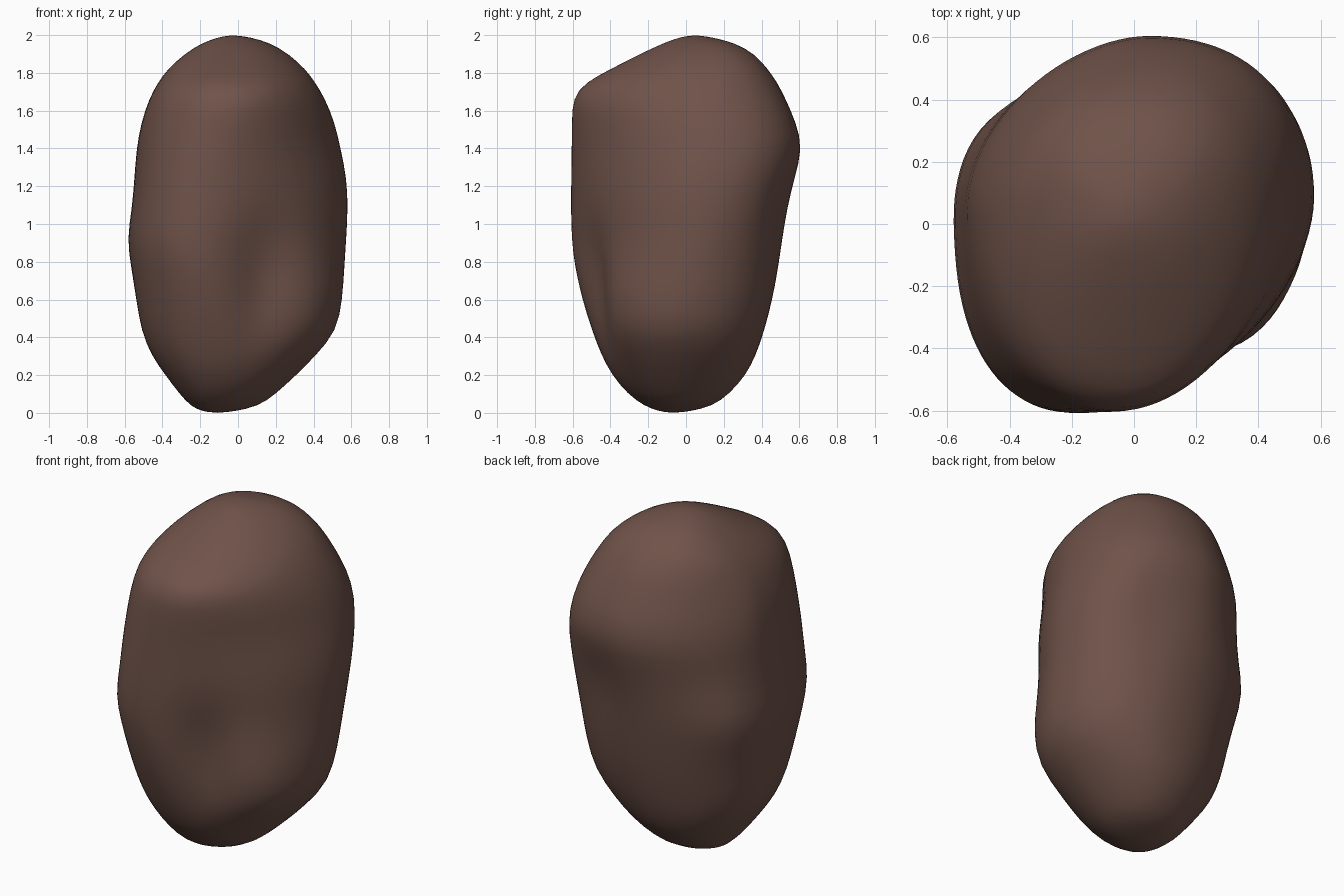
import bpy
import bmesh
import math
from mathutils import Vector

cube = bpy.data.objects.get("Cube")
if cube:
    bpy.data.objects.remove(cube, do_unlink=True)

SEGMENTS = 48

# Outline of the stone: height, min x, max x, front y, back y
LEVELS = [
    (.008, -.19, -.02, -.14, .02),
    (.035, -.25, .11, -.22, .14),
    (.1, -.31, .2, -.31, .23),
    (.2, -.385, .31, -.395, .32),
    (.3, -.46, .41, -.45, .37),
    (.43, -.515, .53, -.505, .415),
    (.6, -.54, .555, -.56, .46),
    (.77, -.565, .565, -.595, .49),
    (.92, -.59, .575, -.61, .515),
    (1.08, -.56, .585, -.612, .545),
    (1.24, -.55, .58, -.61, .58),
    (1.4, -.54, .545, -.607, .625),
    (1.54, -.515, .515, -.607, .585),
    (1.67, -.47, .46, -.605, .525),
    (1.75, -.425, .41, -.54, .485),
    (1.82, -.375, .36, -.4, .435),
    (1.9, -.285, .27, -.245, .365),
    (1.96, -.19, .17, -.115, .26),
    (1.99, -.1, .06, -.03, .13),
]

# Hollows (negative) and swellings (positive): centre, radii, amount
BUMPS = [
    ((.11, -.44, .7), (.16, .2, .26), -.12),
    ((.36, -.3, .53), (.16, .16, .17), .02),
    ((.22, .45, 1.1), (.18, .18, .17), -.035),
    ((-.45, .27, .92), (.18, .18, .17), .038),
]


def mix(a, b, t):
    return a + (b - a) * t


def ramp(z, start, end):
    return min(max((z - start) / (end - start), 0), 1)


def ring_point(level, angle):
    """Point on a lopsided oval touching all four sides of the outline."""
    z, left, right, front, back = level
    c, s = math.cos(angle), math.sin(angle)
    mid, high, dome = ramp(z, .5, .9), ramp(z, 1, 1.4), ramp(z, 1.6, 1.82)
    front_x = mix(mix(.42, .34, mid), .49, ramp(z, 1.2, 1.7))
    mid_x = mix(left, right, .54 if s > 0 else front_x)
    mid_y = mix(front, back, mix(.52, .6, mid) if c > 0 else .55)
    if s > 0:
        power = mix(2.1, 2.3, high) if c > 0 else mix(mix(2, 1.75, high), 2.1, dome)
    elif c > 0:
        power = mix(mix(1.93, 1.78, mid), 1.95, dome)
    else:
        power = 2.35
    x = mix(mid_x, right if c > 0 else left, abs(c) ** (2 / power))
    y = mix(mid_y, back if s > 0 else front, abs(s) ** (2 / power))
    return Vector((x, y, z))


def sculpt(p):
    """Push a surface point in or out around each hollow or swelling."""
    out = Vector((p.x, p.y, 0)).normalized()
    shift = 0
    for centre, radii, amount in BUMPS:
        d = sum(((p[i] - centre[i]) / radii[i]) ** 2 for i in range(3))
        shift += amount * math.exp(-d)
    return p + out * shift


# Stone body: rings joined by quads, closed with a fan at each end
bm = bmesh.new()
rings = []
for level in LEVELS:
    points = [ring_point(level, math.tau * i / SEGMENTS) for i in range(SEGMENTS)]
    rings.append([bm.verts.new(sculpt(p)) for p in points])

for low, high in zip(rings, rings[1:]):
    for i in range(SEGMENTS):
        j = (i + 1) % SEGMENTS
        bm.faces.new((low[i], low[j], high[j], high[i]))

bottom = bm.verts.new((-.11, -.07, 0))
top = bm.verts.new((-.03, .05, 2))
for i in range(SEGMENTS):
    j = (i + 1) % SEGMENTS
    bm.faces.new((bottom, rings[0][j], rings[0][i]))
    bm.faces.new((top, rings[-1][i], rings[-1][j]))

# Soften the surface slightly
inner = [v for ring in rings[3:-3] for v in ring]
bmesh.ops.smooth_vert(bm, verts=inner, factor=.2,
                      use_axis_x=True, use_axis_y=True, use_axis_z=True)
bmesh.ops.recalc_face_normals(bm, faces=bm.faces[:])
mesh = bpy.data.meshes.new("stone")
bm.to_mesh(mesh)
bm.free()
for face in mesh.polygons:
    face.use_smooth = True

stone = bpy.data.objects.new("stone", mesh)
bpy.context.collection.objects.link(stone)
subdivision = stone.modifiers.new("rounding", "SUBSURF")
subdivision.levels = subdivision.render_levels = 1

# Warm brown colour
brown = bpy.data.materials.new("warm brown")
brown.use_nodes = True
colour = (.16, .086, .067, 1)
brown.diffuse_color = colour
brown.node_tree.nodes["Principled BSDF"].inputs["Base Color"].default_value = colour
mesh.materials.append(brown)
